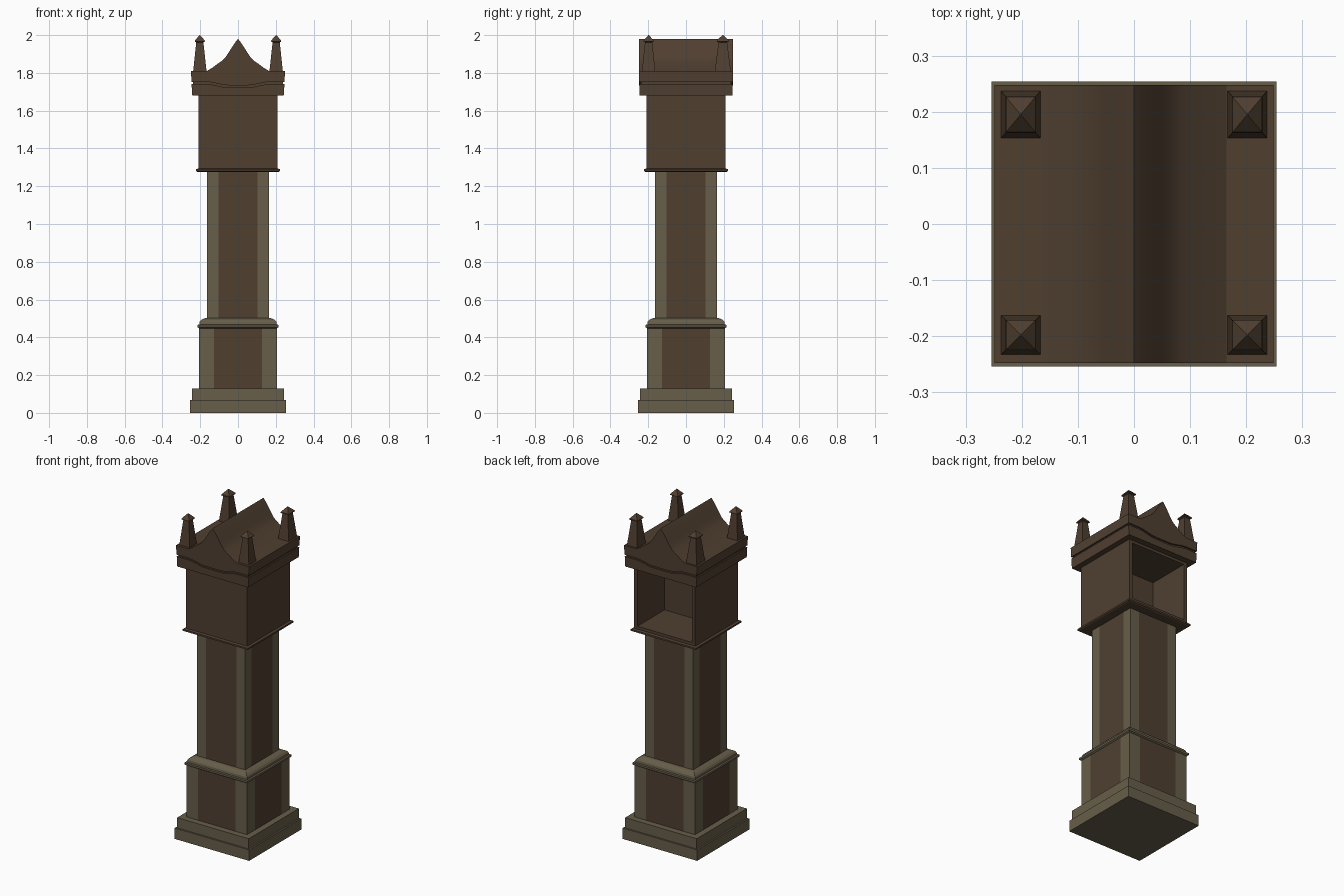
import bpy, bmesh, math

if "Cube" in bpy.data.objects:
    bpy.data.objects.remove(bpy.data.objects["Cube"])


def material(name, rgb):
    m = bpy.data.materials.new(name)
    m.diffuse_color = (*rgb, 1)
    m.use_nodes = True
    m.node_tree.nodes["Principled BSDF"].inputs["Base Color"].default_value = m.diffuse_color
    return m


DARK = material("dark_wood", (0.080, 0.050, 0.030))
LIGHT = material("light_wood", (0.135, 0.112, 0.068))


def finish(name, bm, mats):
    bmesh.ops.recalc_face_normals(bm, faces=bm.faces)
    me = bpy.data.meshes.new(name)
    bm.to_mesh(me)
    bm.free()
    ob = bpy.data.objects.new(name, me)
    bpy.context.collection.objects.link(ob)
    for m in mats:
        me.materials.append(m)
    return ob


def square_stack(name, profile, mat, centre=(0, 0), half_y_scale=1.0):
    """Square rings (half width, z) joined into a solid."""
    bm = bmesh.new()
    rings = []
    for h, z in profile:
        rings.append([bm.verts.new((centre[0] + sx * h, centre[1] + sy * h * half_y_scale, z))
                      for sx, sy in ((-1, -1), (1, -1), (1, 1), (-1, 1))])
    for a, b in zip(rings, rings[1:]):
        for i in range(4):
            j = (i + 1) % 4
            bm.faces.new((a[i], a[j], b[j], b[i]))
    bm.faces.new(rings[0])
    bm.faces.new(rings[-1])
    return finish(name, bm, [mat])


def panelled_column(name, half, panel, z0, z1):
    """Square column with light corners and a dark flush panel on each side."""
    bm = bmesh.new()
    pts = []
    for k in range(4):
        c, s = round(math.cos(k * math.pi / 2)), round(math.sin(k * math.pi / 2))
        for x in (-half, -panel, panel):
            pts.append((c * x + s * half, s * x - c * half))
    low = [bm.verts.new((x, y, z0)) for x, y in pts]
    high = [bm.verts.new((x, y, z1)) for x, y in pts]
    for i in range(12):
        j = (i + 1) % 12
        f = bm.faces.new((low[i], low[j], high[j], high[i]))
        f.material_index = 1 if i % 3 == 1 else 0
    bm.faces.new(low)
    bm.faces.new(high)
    return finish(name, bm, [LIGHT, DARK])


def extrude_profile(name, pts, half_y, mat):
    """Closed x-z outline extruded from front to back."""
    bm = bmesh.new()
    f = bm.faces.new([bm.verts.new((x, -half_y, z)) for x, z in pts])
    r = bmesh.ops.extrude_face_region(bm, geom=[f])
    bmesh.ops.translate(bm, vec=(0, 2 * half_y, 0),
                        verts=[v for v in r["geom"] if isinstance(v, bmesh.types.BMVert)])
    return finish(name, bm, [mat])


# Plinth, lower case, waist moulding and trunk
square_stack("plinth", [(0.254, 0), (0.254, 0.067), (0.244, 0.067), (0.244, 0.13)], LIGHT)
panelled_column("lower_case", 0.206, 0.128, 0.13, 0.452)
square_stack("waist_moulding", [(0.206, 0.448), (0.215, 0.454), (0.215, 0.466), (0.205, 0.468),
                                (0.203, 0.482), (0.195, 0.492), (0.180, 0.50), (0.163, 0.503)], LIGHT)
panelled_column("trunk", 0.164, 0.103, 0.50, 1.28)

# Hood with a ledge below and a deep recess in the back
square_stack("hood_ledge", [(0.215, 1.276), (0.222, 1.28), (0.222, 1.29), (0.208, 1.294)], DARK)
bm = bmesh.new()
bmesh.ops.create_cube(bm, size=1)
for v in bm.verts:
    v.co = (v.co.x * 0.416, v.co.y * 0.416, 1.488 + v.co.z * 0.396)
bm.normal_update()
back = max(bm.faces, key=lambda f: f.normal.y)
bmesh.ops.inset_individual(bm, faces=[back], thickness=0.031)
inner = bmesh.ops.extrude_discrete_faces(bm, faces=[back])["faces"][0]
bmesh.ops.translate(bm, verts=inner.verts, vec=(0, -0.265, 0))
finish("hood", bm, [DARK])

# Cornice: two mouldings separated by a wavy groove
STEPS = 20
W = 0.246


def wave(x):
    t = max(0.0, min(1.0, (0.17 - abs(x)) / 0.12))
    return 1.747 - 0.019 * t * t * (3 - 2 * t)


xs = [-W + 2 * W * i / STEPS for i in range(STEPS + 1)]
inner_xs = [x * 0.965 for x in xs]
extrude_profile("lower_cornice", [(-W + 0.004, 1.68), (W - 0.004, 1.68)]
                + [(x, wave(x) - 0.006) for x in reversed(xs)], W, DARK)
extrude_profile("cornice_groove", [(x, wave(x) - 0.015) for x in inner_xs]
                + [(x, wave(x) + 0.015) for x in reversed(inner_xs)], W * 0.965, DARK)

# Upper cornice and swept gable roof in one profile
half_roof = [(W + 0.003, 1.81), (0.165, 1.81), (0.135, 1.828), (0.105, 1.85),
             (0.085, 1.864), (0.068, 1.88), (0.05, 1.907), (0.03, 1.939), (0.012, 1.965)]
outline = [(x, wave(x) + 0.006) for x in xs] + half_roof + [(0, 1.98)] \
    + [(-x, z) for x, z in reversed(half_roof)]
roof = extrude_profile("gable_roof", outline, W + 0.002, DARK)
bpy.context.view_layer.objects.active = roof
roof.select_set(True)
bpy.ops.object.shade_smooth_by_angle(angle=math.radians(25))

# Corner finials, the back pair a little deeper
for side, x in (("left", -0.202), ("right", 0.202)):
    for end, y, deep in (("front", -0.198, 1.0), ("back", 0.195, 1.2)):
        square_stack(f"{end}_{side}_finial",
                     [(0.035, 1.80), (0.035, 1.812), (0.019, 1.962), (0.027, 1.966),
                      (0.026, 1.972), (0.0015, 2.0)], DARK, (x, y), deep)
